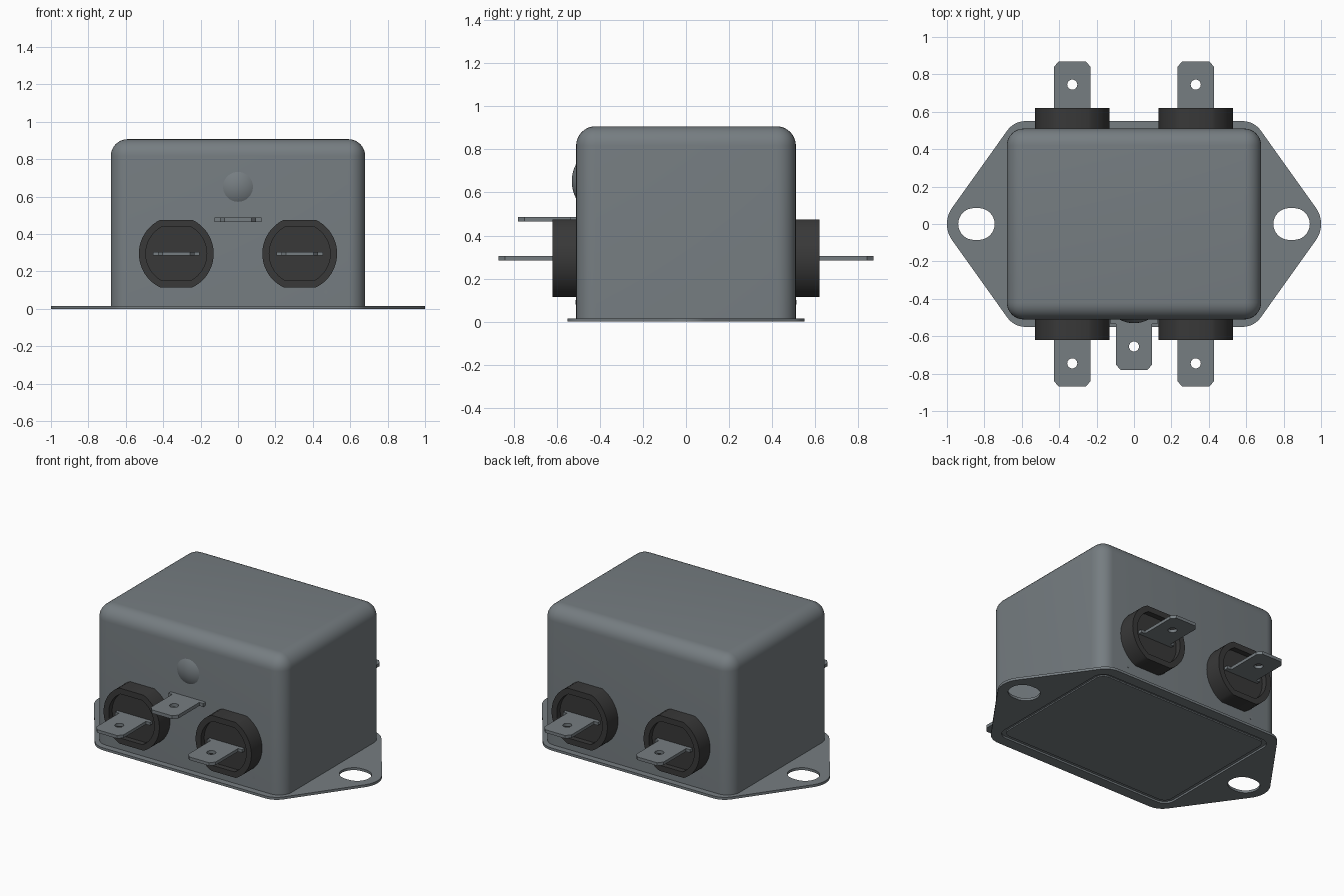
import bpy, bmesh, math
from mathutils import Matrix, Vector

if "Cube" in bpy.data.objects:
    bpy.data.objects.remove(bpy.data.objects["Cube"])

def material(name, color):
    mat = bpy.data.materials.new(name)
    mat.diffuse_color = (*color, 1)
    mat.use_nodes = True
    mat.node_tree.nodes["Principled BSDF"].inputs["Base Color"].default_value = mat.diffuse_color
    return mat

metal = material("grey_metal", (0.18, 0.205, 0.22))
dark = material("dark_plastic", (0.04, 0.04, 0.04))

def arc(cx, cy, r, a0, a1, n=12):
    return [(cx + r * math.cos(math.radians(a0 + (a1 - a0) * i / n)),
             cy + r * math.sin(math.radians(a0 + (a1 - a0) * i / n))) for i in range(n + 1)]

def rounded_rect(hx, hy, r):
    pts = []
    for sx, sy, a in ((1, 1, 0), (-1, 1, 90), (-1, -1, 180), (1, -1, 270)):
        pts += arc(sx * (hx - r), sy * (hy - r), r, a, a + 90, 8)
    return pts

def flat_round(r, h):
    # circle with flats at the top and bottom
    a = math.degrees(math.asin(h / r))
    return arc(0, 0, r, -a, a, 24) + arc(0, 0, r, 180 - a, 180 + a, 24)

def circle(cx, cy, r, n=24):
    return arc(cx, cy, r, 0, 360, n)[:-1]

def mesh_object(name, bm, mat=metal):
    me = bpy.data.meshes.new(name)
    bm.to_mesh(me)
    bm.free()
    me.materials.clear()
    me.materials.append(mat)
    ob = bpy.data.objects.new(name, me)
    bpy.context.collection.objects.link(ob)
    bpy.ops.object.select_all(action='DESELECT')
    ob.select_set(True)
    bpy.context.view_layer.objects.active = ob
    bpy.ops.object.shade_smooth_by_angle(angle=math.radians(30))
    return ob

def plate(name, loops, z0, z1, matrix=Matrix(), mat=metal):
    # flat outline (inner loops become holes) extruded from z0 to z1
    cu = bpy.data.curves.new(name, 'CURVE')
    cu.dimensions = '2D'
    cu.fill_mode = 'BOTH'
    cu.extrude = (z1 - z0) / 2
    for pts in loops:
        sp = cu.splines.new('POLY')
        sp.points.add(len(pts) - 1)
        for p, (x, y) in zip(sp.points, pts):
            p.co = (x, y, 0, 1)
        sp.use_cyclic_u = True
    tmp = bpy.data.objects.new(name + "_outline", cu)
    bpy.context.collection.objects.link(tmp)
    bpy.context.view_layer.update()
    me = tmp.evaluated_get(bpy.context.evaluated_depsgraph_get()).to_mesh()
    bm = bmesh.new()
    bm.from_mesh(me)
    tmp.to_mesh_clear()
    bpy.data.objects.remove(tmp)
    bmesh.ops.remove_doubles(bm, verts=bm.verts, dist=1e-5)
    bmesh.ops.transform(bm, verts=bm.verts, matrix=matrix @ Matrix.Translation((0, 0, (z0 + z1) / 2)))
    bmesh.ops.recalc_face_normals(bm, faces=bm.faces)
    return mesh_object(name, bm, mat)

# case: box with rounded sides and top
bm = bmesh.new()
bmesh.ops.create_cube(bm, size=1)
for v in bm.verts:
    v.co = (v.co.x * 1.36, v.co.y * 1.02, 0.907 if v.co.z > 0 else 0.012)
edges = [e for e in bm.edges if max(v.co.z for v in e.verts) > 0.5]
bmesh.ops.bevel(bm, geom=edges, offset=0.09, segments=8, profile=0.5, affect='EDGES')
mesh_object("case", bm)

# mounting flange with slotted ears and an open middle
quarter = arc(0.85, 0, 0.15, 0, 36, 8) + arc(0.58, 0.43, 0.12, 36, 90, 8)
half = quarter + [(-x, y) for x, y in reversed(quarter)]
outline = half + [(x, -y) for x, y in reversed(half[1:-1])]
slots = [arc(s * 0.8425 + 0.0125, 0, 0.085, -90, 90, 16) +
         arc(s * 0.8425 - 0.0125, 0, 0.085, 90, 270, 16) for s in (-1, 1)]
plate("flange", [outline, rounded_rect(0.65, 0.48, 0.07)] + slots, 0, 0.016)
plate("bottom_panel", [rounded_rect(0.625, 0.455, 0.05)], 0.004, 0.014)

def blade(base, shoulder, tip, hole):
    # spade terminal pointing along -y, with shoulders and a clipped tip
    side = [(0.125, -base), (0.125, -shoulder), (0.0975, -shoulder),
            (0.0975, -tip + 0.03), (0.0725, -tip)]
    return [side + [(-x, y) for x, y in reversed(side)], circle(0, -hole, 0.027)]

# four insulated terminals, two on each long side
for side, angle in (("front", 0), ("back", math.pi)):
    turn = Matrix.Rotation(angle, 4, 'Z')
    for sx, lr in ((-1, "left"), (1, "right")):
        at = Matrix.Translation((sx * 0.33, 0, 0.295)) @ turn
        up = at @ Matrix.Rotation(math.pi / 2, 4, 'X')
        tag = f"{side}_{lr}"
        plate(f"{tag}_insulator_rim", [flat_round(0.2, 0.18), flat_round(0.163, 0.143)],
              0.505, 0.62, up, dark)
        plate(f"{tag}_insulator_floor", [flat_round(0.163, 0.143)], 0.505, 0.585, up, dark)
        plate(f"{tag}_terminal", blade(0.57, 0.61, 0.87, 0.745), -0.01, 0.01, at)
        # small pip near the bottom of the wall
        pip = Matrix.Translation((sx * 0.47, 0, 0.09)) @ turn @ Matrix.Rotation(math.pi / 2, 4, 'X')
        plate(f"{tag}_pip", [circle(0, 0, 0.01, 12)], 0.505, 0.512, pip)

# ground terminal on the front
plate("ground_terminal", blade(0.50, 0.535, 0.78, 0.655), -0.011, 0.011,
      Matrix.Translation((0, 0, 0.476)))

# shallow dome on the front
bm = bmesh.new()
bmesh.ops.create_uvsphere(bm, u_segments=40, v_segments=40, radius=0.17)
bmesh.ops.bisect_plane(bm, geom=bm.verts[:] + bm.edges[:] + bm.faces[:],
                       plane_co=Vector((0, 0, 0.148)), plane_no=Vector((0, 0, 1)), clear_inner=True)
bmesh.ops.transform(bm, verts=bm.verts, matrix=Matrix.Translation((0, -0.36, 0.652)) @
                    Matrix.Rotation(math.pi / 2, 4, 'X'))
mesh_object("front_dome", bm)
